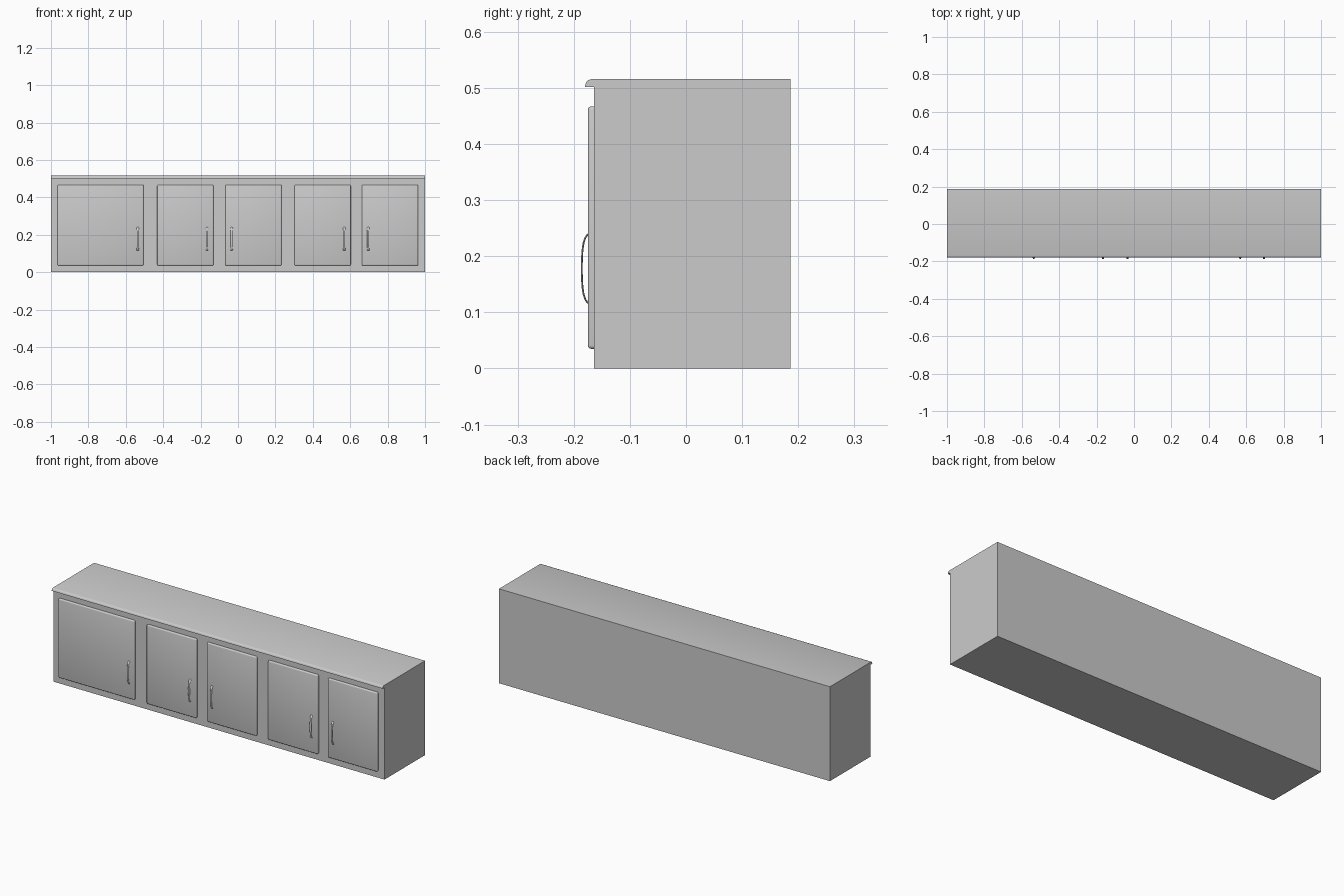
import bpy, bmesh, math
from mathutils import Vector

if "Cube" in bpy.data.objects:
    bpy.data.objects.remove(bpy.data.objects["Cube"])

FRONT, BACK = -0.164, 0.186
DOOR_FRONT = -0.175


def finish(name, bm, smooth=False):
    bmesh.ops.recalc_face_normals(bm, faces=bm.faces)
    me = bpy.data.meshes.new(name)
    bm.to_mesh(me)
    bm.free()
    ob = bpy.data.objects.new(name, me)
    bpy.context.collection.objects.link(ob)
    if smooth:
        bpy.ops.object.select_all(action='DESELECT')
        ob.select_set(True)
        bpy.context.view_layer.objects.active = ob
        bpy.ops.object.shade_smooth_by_angle(angle=math.radians(35))
    return ob


def box(lo, hi):
    bm = bmesh.new()
    bmesh.ops.create_cube(bm, size=1)
    lo, hi = Vector(lo), Vector(hi)
    for v in bm.verts:
        v.co = (lo + hi) / 2 + v.co * (hi - lo)
    return bm


def loft(rings):
    bm = bmesh.new()
    loops = [[bm.verts.new(p) for p in ring] for ring in rings]
    n = len(loops[0])
    for a, b in zip(loops, loops[1:]):
        for i in range(n):
            j = (i + 1) % n
            bm.faces.new((a[i], a[j], b[j], b[i]))
    bm.faces.new(loops[0])
    bm.faces.new(loops[-1])
    return bm


# carcass
finish("cabinet_body", box((-1, FRONT, 0), (1, BACK, 0.502)))

# countertop with rounded overhanging front edge
edge = [(BACK, 0.502), (-0.180, 0.502), (-0.1795, 0.506), (-0.178, 0.510),
        (-0.175, 0.5135), (-0.169, 0.5155), (BACK, 0.5155)]
finish("countertop", loft([[(x, y, z) for y, z in edge] for x in (-1, 1)]), True)


# doors with softened front edges
def door(name, x0, x1):
    bm = box((x0, DOOR_FRONT, 0.035), (x1, FRONT + 0.001, 0.467))
    rim = [e for e in bm.edges if any(v.co.y < -0.17 for v in e.verts)]
    bmesh.ops.bevel(bm, geom=rim, offset=0.006, segments=3, profile=0.5,
                    affect='EDGES')
    finish(name, bm, True)


# bowed handle: rounded flat section swept along a shallow arch
def handle(name, x):
    half = [(-0.172, 0.062), (-0.1755, 0.0605), (-0.1795, 0.055),
            (-0.1825, 0.046), (-0.1845, 0.033), (-0.1855, 0.017)]
    path = ([(y, 0.178 + z) for y, z in half] + [(-0.1858, 0.178)]
            + [(y, 0.178 - z) for y, z in reversed(half)])
    rings = []
    for i, (y, z) in enumerate(path):
        a, b = path[max(i - 1, 0)], path[min(i + 1, len(path) - 1)]
        t = Vector((0, b[0] - a[0], b[1] - a[1])).normalized()
        nrm = t.cross(Vector((1, 0, 0)))
        w = 0.005 if abs(z - 0.178) < 0.05 else 0.006
        rings.append([Vector((x + w * math.cos(k * math.tau / 12), y, z))
                      + nrm * 0.0016 * math.sin(k * math.tau / 12)
                      for k in range(12)])
    finish(name, loft(rings), True)


for i, (x0, x1, hx) in enumerate([(-0.965, -0.505, -0.536),
                                  (-0.432, -0.131, -0.166),
                                  (-0.068, 0.233, -0.034),
                                  (0.302, 0.603, 0.568),
                                  (0.662, 0.963, 0.696)], 1):
    door(f"door_{i}", x0, x1)
    handle(f"door_handle_{i}", hx)
